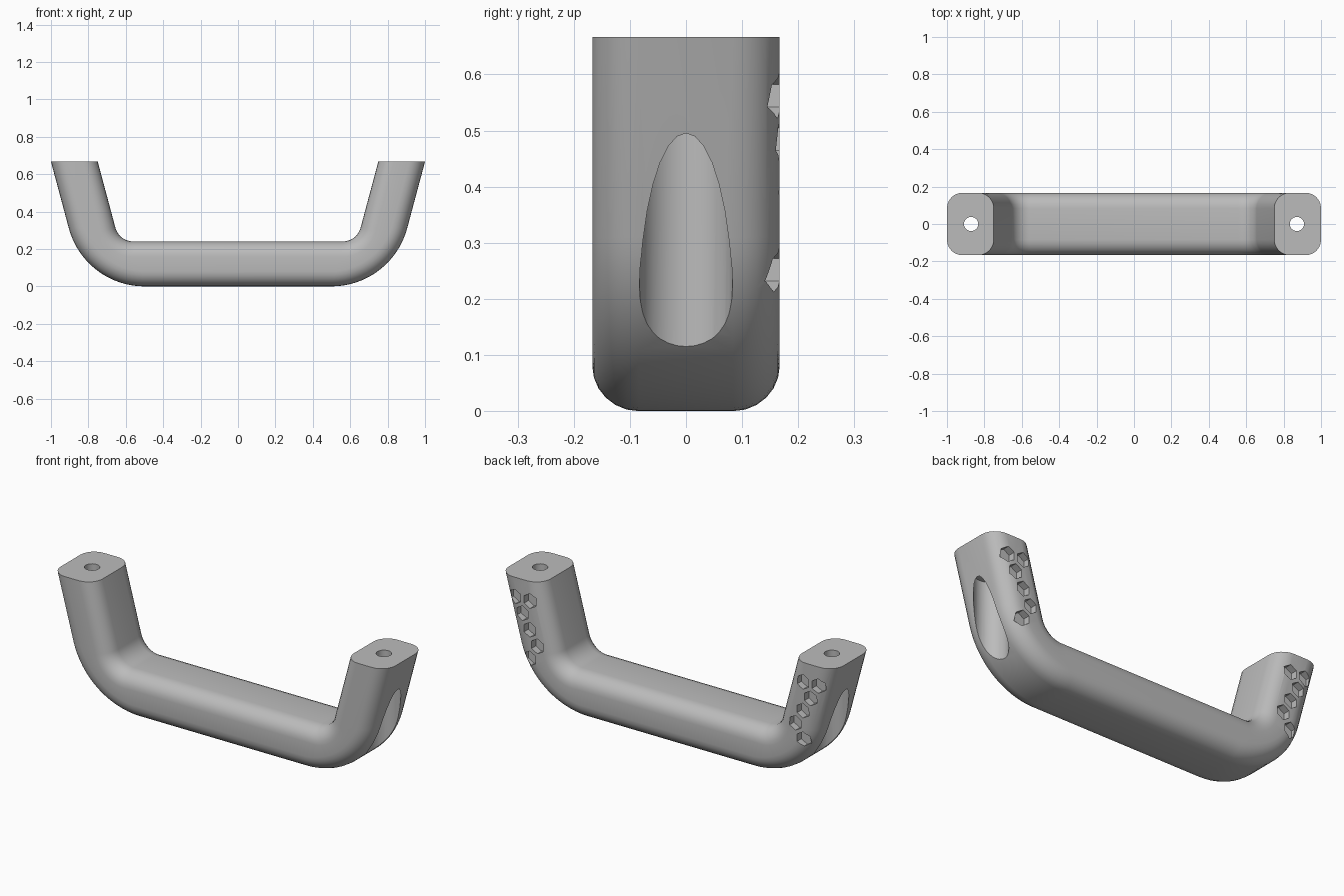
import bpy, bmesh, math
from mathutils import Vector, Matrix

if "Cube" in bpy.data.objects:
    bpy.data.objects.remove(bpy.data.objects["Cube"])

HALF_W, R_EDGE, TOP = 0.167, 0.083, 0.667
BEND = math.radians(75)

grey = bpy.data.materials.new("mid grey")
grey.diffuse_color = (0.5, 0.5, 0.5, 1)
grey.use_nodes = True
grey.node_tree.nodes["Principled BSDF"].inputs["Base Color"].default_value = grey.diffuse_color


def make_object(name, bm):
    bmesh.ops.recalc_face_normals(bm, faces=bm.faces)
    me = bpy.data.meshes.new(name)
    bm.to_mesh(me)
    bm.free()
    me.materials.append(grey)
    ob = bpy.data.objects.new(name, me)
    bpy.context.collection.objects.link(ob)
    return ob


def section(outer, inner, seg=6):
    """Rounded rectangle standing between the outer and inner path points."""
    o, i = Vector(outer), Vector(inner)
    mid, depth = (o + i) / 2, (i - o).normalized()
    hd, core = (i - o).length / 2 - R_EDGE, HALF_W - R_EDGE
    pts = []
    for k, (sy, sd) in enumerate([(1, 1), (-1, 1), (-1, -1), (1, -1)]):
        for j in range(seg + 1):
            a = math.pi / 2 * (k + j / seg)
            p = mid + depth * (sd * hd + R_EDGE * math.sin(a))
            pts.append((p.x, sy * core + R_EDGE * math.cos(a), p.y))
    return pts


# Handle bar: outer and inner outlines with separate bend radii
steps = 16
half = []
for s in range(steps + 1):
    a = BEND * s / steps
    half.append(((0.5 + 0.4187 * math.sin(a), 0.4187 * (1 - math.cos(a))),
                 (0.559 + 0.1 * math.sin(a), 0.24 + 0.1 * (1 - math.cos(a)))))
half.append(((1.0, TOP), (0.75, TOP)))
left = [((-o[0], o[1]), (-i[0], i[1])) for o, i in reversed(half)]

bm = bmesh.new()
rings = [[bm.verts.new(p) for p in section(o, i)] for o, i in left + half]
for r0, r1 in zip(rings, rings[1:]):
    n = len(r0)
    for k in range(n):
        bm.faces.new((r0[k], r0[(k + 1) % n], r1[(k + 1) % n], r1[k]))
bm.faces.new(rings[0])
bm.faces.new(rings[-1])
handle = make_object("handle", bm)


def prism(bm, sides, radius, depth, matrix):
    bmesh.ops.create_cone(bm, cap_ends=True, segments=sides, radius1=radius,
                          radius2=radius, depth=depth, matrix=matrix)


# Cutters: screw holes, counterbores from below, hexagonal grip pits at the back
screw, bore, pits = bmesh.new(), bmesh.new(), bmesh.new()
PITCH, ROW = 0.0895, 0.0775
grid = [(0, 0), (1, 0), (0.5, 1), (0, 2), (-0.5, 3), (0, 4)]
for side in (-1, 1):
    prism(screw, 32, 0.038, 0.4, Matrix.Translation((side * 0.871, 0, 0.6)))
    prism(bore, 32, 0.083, 0.64, Matrix.Translation((side * 0.871, 0, 0.22)))
    for u, v in grid:
        loc = Matrix.Translation((side * (0.815 + u * PITCH), 0.18, 0.562 - v * ROW))
        prism(pits, 6, 0.04, 0.1, loc @ Matrix.Rotation(math.pi / 2, 4, 'X'))

bpy.context.view_layer.objects.active = handle
for name, cut in (("bore_cutter", bore), ("screw_cutter", screw), ("pit_cutter", pits)):
    cutter = make_object(name, cut)
    mod = handle.modifiers.new(name, 'BOOLEAN')
    mod.operation, mod.solver, mod.object = 'DIFFERENCE', 'EXACT', cutter
    bpy.ops.object.modifier_apply(modifier=mod.name)
    bpy.data.objects.remove(cutter)

# Smooth shading with crisp cut edges
bpy.ops.object.select_all(action='DESELECT')
handle.select_set(True)
bpy.ops.object.shade_smooth_by_angle(angle=math.radians(30))
